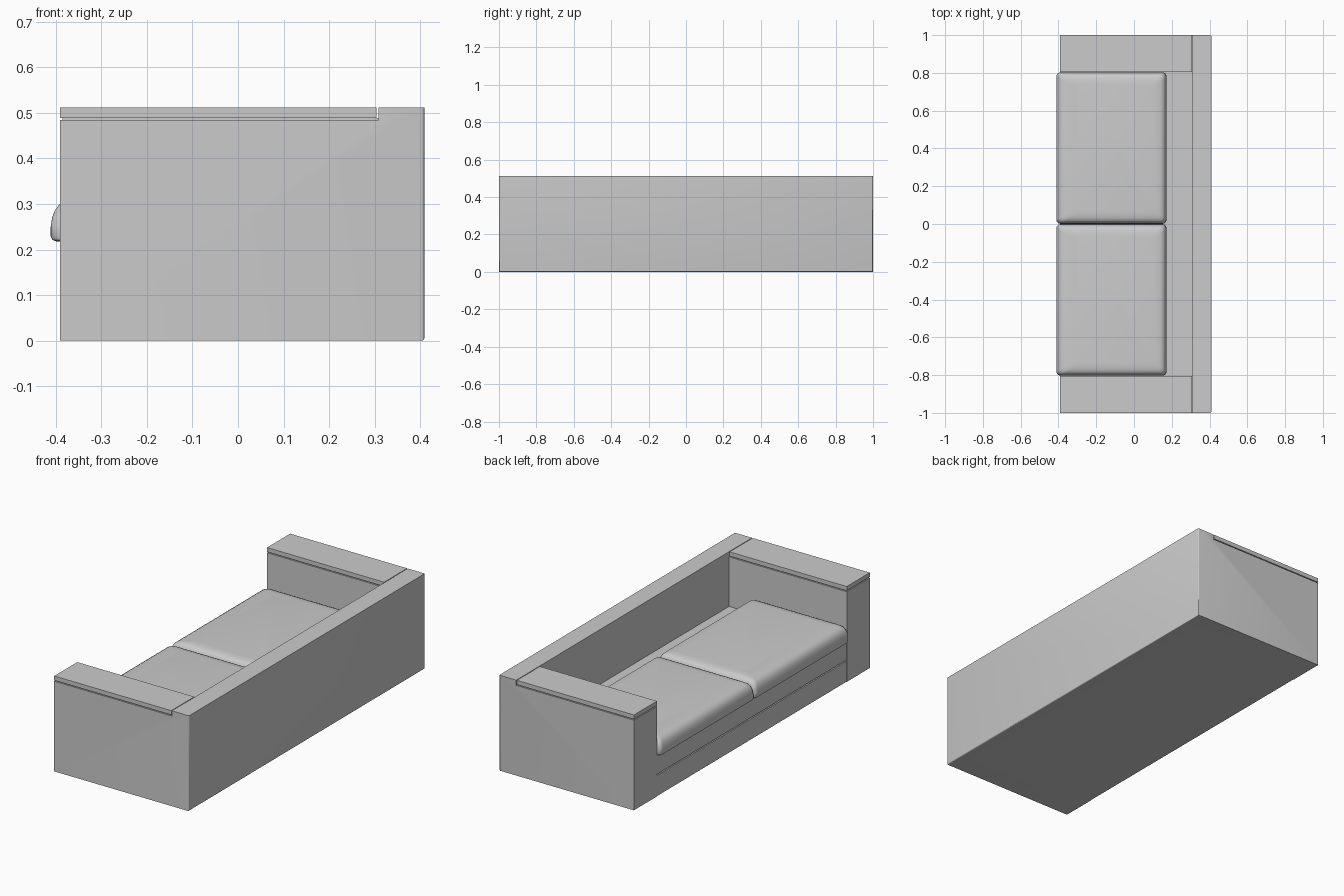
import bpy, bmesh, math

if "Cube" in bpy.data.objects:
    bpy.data.objects.remove(bpy.data.objects["Cube"])

BACK, FRONT, TOP, INNER = 0.409, -0.391, 0.512, 0.805


def finish(name, bm):
    bmesh.ops.recalc_face_normals(bm, faces=bm.faces[:])
    me = bpy.data.meshes.new(name)
    bm.to_mesh(me)
    bm.free()
    ob = bpy.data.objects.new(name, me)
    bpy.context.collection.objects.link(ob)
    return ob


def box_bm(x, y, z):
    bm = bmesh.new()
    bmesh.ops.create_cube(bm, size=1)
    for v in bm.verts:
        v.co = [r[0] if c < 0 else r[1] for c, r in zip(v.co, (x, y, z))]
    return bm


def box(name, x, y, z):
    return finish(name, box_bm(x, y, z))


def smooth(ob):
    bpy.ops.object.select_all(action='DESELECT')
    bpy.context.view_layer.objects.active = ob
    ob.select_set(True)
    bpy.ops.object.shade_smooth_by_angle(angle=math.radians(35))


def cut(ob, cutter):
    mod = ob.modifiers.new("cut", 'BOOLEAN')
    mod.operation = 'DIFFERENCE'
    mod.solver = 'EXACT'
    mod.object = cutter
    bpy.context.view_layer.objects.active = ob
    bpy.ops.object.modifier_apply(modifier=mod.name)
    bpy.data.objects.remove(cutter)


# U-shaped frame: block with softened rear edges, hollowed for the seat
bm = box_bm((FRONT, BACK), (-1, 1), (0, TOP))
rear = [e for e in bm.edges if all(v.co.x > 0 for v in e.verts)
        and not all(v.co.z > 0.1 for v in e.verts)]
bmesh.ops.bevel(bm, geom=rear, offset=0.006, segments=3, profile=0.5, affect='EDGES')
frame = finish("frame", bm)
cut(frame, box("seat_cutter", (-1, 0.308), (-INNER, INNER), (-1, 1)))
for s in (-1, 1):
    cut(frame, box("arm_cutter", (-1, 0.308), sorted((s * 0.7, s * 1.2)), (0.484, 1)))
smooth(frame)

# Arm caps floating over a thin shadow gap
for s, side in ((-1, "near"), (1, "far")):
    box(side + "_arm_cap", (FRONT, 0.304), sorted((s * INNER, s)), (0.489, TOP))
    box(side + "_arm_spacer", (FRONT + 0.006, 0.308),
        sorted((s * (INNER + 0.006), s * 0.994)), (0.484, 0.489))

# Seat base made of two stacked panels
box("lower_base", (FRONT + 0.002, 0.308), (-INNER, INNER), (0, 0.111))
box("upper_base", (FRONT + 0.002, 0.308), (-INNER, INNER), (0.117, 0.218))


# Cushion: stacked rounded rectangles following a soft edge profile
def cushion(name, x0, x1, y0, y1):
    profile = [(0.012, 0.218), (0.004, 0.221), (0, 0.229), (0, 0.25), (0.003, 0.27),
               (0.009, 0.286), (0.018, 0.298), (0.032, 0.306), (0.055, 0.311), (0.1, 0.314)]
    bm = bmesh.new()
    rings = []
    for inset, z in profile:
        # only the front edge gets the full roll; other sides are tighter
        tight = inset * 0.6
        a, b, c, d, r = x0 + inset, x1 - tight, y0 + tight, y1 - tight, 0.022
        ring = []
        for i, (cx, cy) in enumerate(((b - r, d - r), (a + r, d - r), (a + r, c + r), (b - r, c + r))):
            for k in range(7):
                t = math.pi / 2 * (i + k / 6)
                ring.append(bm.verts.new((cx + r * math.cos(t), cy + r * math.sin(t), z)))
        rings.append(ring)
    n = len(rings[0])
    for lo, hi in zip(rings, rings[1:]):
        for i in range(n):
            bm.faces.new((lo[i], lo[(i + 1) % n], hi[(i + 1) % n], hi[i]))
    bm.faces.new(rings[0][::-1])
    bm.faces.new(rings[-1])
    smooth(finish(name, bm))


cushion("near_cushion", -0.411, 0.172, -0.803, -0.001)
cushion("far_cushion", -0.411, 0.172, 0.001, 0.803)
